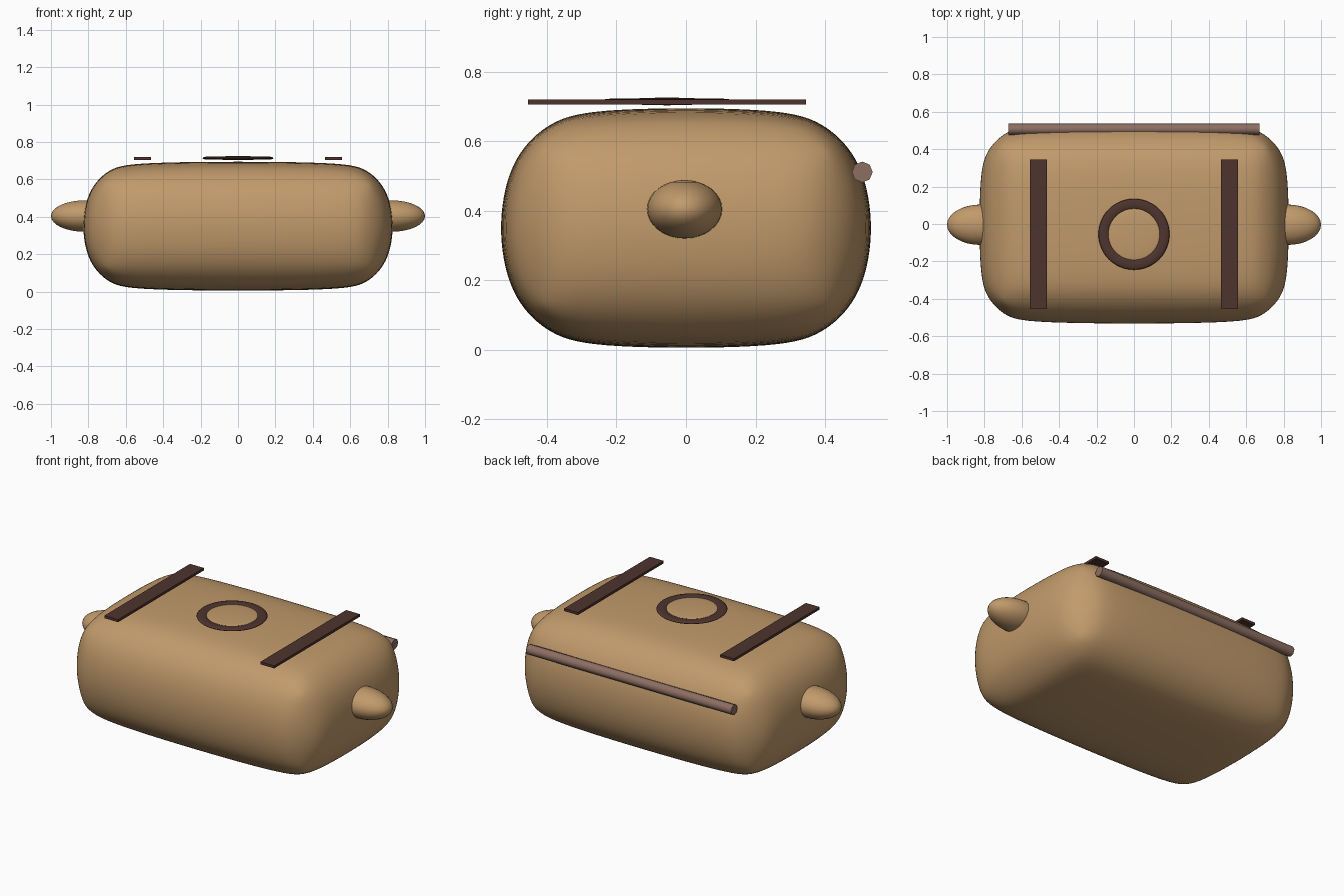
import bpy, bmesh, math
from mathutils import Matrix, Vector

cube = bpy.data.objects.get("Cube")
if cube:
    bpy.data.objects.remove(cube, do_unlink=True)


def material(name, hex_code):
    def linear(c):
        return c / 12.92 if c < 0.04045 else ((c + 0.055) / 1.055) ** 2.4
    rgb = [linear(int(hex_code[i:i + 2], 16) / 255) for i in (0, 2, 4)]
    mat = bpy.data.materials.new(name)
    mat.use_nodes = True
    mat.diffuse_color = (*rgb, 1)
    mat.node_tree.nodes["Principled BSDF"].inputs["Base Color"].default_value = (*rgb, 1)
    return mat


TAN = material("tan", "C19A6B")
DARK = material("dark_brown", "4E342E")
BROWN = material("medium_brown", "8D6E63")


def add(name, bm, mat, location, smooth=False):
    mesh = bpy.data.meshes.new(name)
    bm.to_mesh(mesh)
    bm.free()
    mesh.materials.append(mat)
    for poly in mesh.polygons:
        poly.use_smooth = smooth
    obj = bpy.data.objects.new(name, mesh)
    obj.location = location
    bpy.context.collection.objects.link(obj)
    return obj


def box(name, size, mat, location, smooth=False):
    bm = bmesh.new()
    bmesh.ops.create_cube(bm, size=1, matrix=Matrix.Diagonal((*size, 1)))
    return add(name, bm, mat, location, smooth)


def ellipsoid(name, radii, mat, location):
    bm = bmesh.new()
    bmesh.ops.create_uvsphere(bm, u_segments=32, v_segments=16, radius=1,
                              matrix=Matrix.Diagonal((*radii, 1)))
    return add(name, bm, mat, location, True)


# Soft, rounded loaf-shaped body
body = box("body", (1.66, 1.07, 0.695), TAN, (0, 0, 0.35), True)
bevel = body.modifiers.new("rounding", 'BEVEL')
bevel.width = 0.28
bevel.segments = 3
subsurf = body.modifiers.new("softening", 'SUBSURF')
subsurf.levels = subsurf.render_levels = 3

# Side knobs and top straps
for side, label in ((1, "left"), (-1, "right")):
    ellipsoid(label + "_knob", (0.18, 0.108, 0.084), TAN, (0.82 * side, -0.004, 0.404))
    box(label + "_strap", (0.09, 0.8, 0.015), DARK, (0.51 * side, -0.055, 0.7125))

# Flattened ring with a shallow button in its middle
ring_centre = (0, -0.055, 0.714)
bm = bmesh.new()
section = []
for i in range(12):
    a = math.tau * i / 12
    section.append(bm.verts.new((0.162 + 0.028 * math.cos(a), 0, 0.008 * math.sin(a))))
edges = [bm.edges.new((v, section[i - 1])) for i, v in enumerate(section)]
bmesh.ops.spin(bm, geom=section + edges, cent=(0, 0, 0), axis=(0, 0, 1),
               angle=math.tau, steps=48, use_merge=True)
bmesh.ops.remove_doubles(bm, verts=bm.verts, dist=0.0001)
bmesh.ops.recalc_face_normals(bm, faces=bm.faces)
add("ring", bm, DARK, ring_centre, True)
ellipsoid("button", (0.145, 0.145, 0.011), TAN, ring_centre)

# Rod along the upper back edge
bm = bmesh.new()
bmesh.ops.create_cone(bm, cap_ends=True, segments=8, radius1=0.03, radius2=0.03, depth=1.34,
                      matrix=Matrix.Rotation(math.pi / 2, 4, 'Y'))
rod = add("back_rod", bm, BROWN, (0, 0.507, 0.511))
for poly in rod.data.polygons:
    poly.use_smooth = abs(poly.normal.x) < 0.5
for edge in rod.data.edges:
    ends = [rod.data.vertices[v].co.x for v in edge.vertices]
    edge.use_edge_sharp = abs(ends[0] - ends[1]) < 0.1
